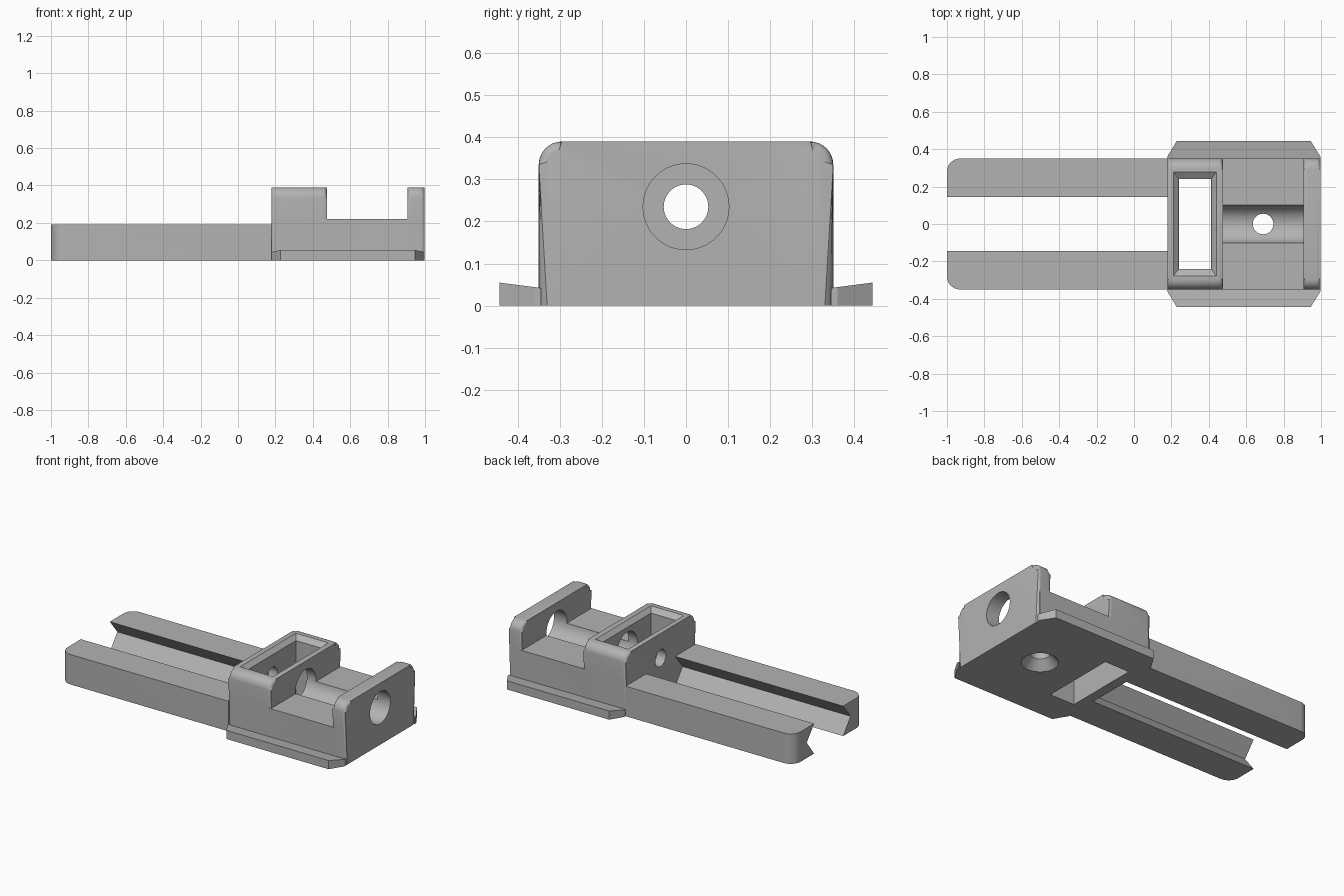
import bpy, bmesh, math

if "Cube" in bpy.data.objects:
    bpy.data.objects.remove(bpy.data.objects["Cube"])

grey = bpy.data.materials.new("mid_grey")
grey.diffuse_color = (0.45, 0.45, 0.45, 1)
grey.use_nodes = True
grey.node_tree.nodes["Principled BSDF"].inputs["Base Color"].default_value = grey.diffuse_color


def finish(name, bm):
    bmesh.ops.remove_doubles(bm, verts=bm.verts, dist=1e-5)
    bmesh.ops.recalc_face_normals(bm, faces=bm.faces)
    me = bpy.data.meshes.new(name)
    bm.to_mesh(me)
    bm.free()
    me.materials.append(grey)
    ob = bpy.data.objects.new(name, me)
    bpy.context.collection.objects.link(ob)
    return ob


def loft(name, a, b, bevel=0.0):
    """Closed solid between two matching point loops, with bevelled end rims."""
    bm = bmesh.new()
    va, vb = [bm.verts.new(p) for p in a], [bm.verts.new(p) for p in b]
    ends = [bm.faces.new(va[::-1]), bm.faces.new(vb)]
    n = len(a)
    for i in range(n):
        bm.faces.new((va[i], va[(i + 1) % n], vb[(i + 1) % n], vb[i]))
    if bevel:
        rim = [e for f in ends for e in f.edges if max(v.co.z for v in e.verts) > 0.05]
        bmesh.ops.bevel(bm, geom=rim, offset=bevel, segments=4, profile=0.5, affect='EDGES')
    return finish(name, bm)


def along_x(name, yz, x0, x1, bevel=0.0):
    return loft(name, [(x0, y, z) for y, z in yz], [(x1, y, z) for y, z in yz], bevel)


def along_z(name, xy, z0, z1):
    return loft(name, [(x, y, z0) for x, y in xy], [(x, y, z1) for x, y in xy])


def arc(cx, cy, r, a0, a1, n):
    return [(cx + r * math.cos(math.radians(a0 + (a1 - a0) * i / n)),
             cy + r * math.sin(math.radians(a0 + (a1 - a0) * i / n))) for i in range(n + 1)]


def circle(cx, cy, r, n=48):
    return arc(cx, cy, r, 0, 360, n)[:-1]


def rect(x0, x1, y0, y1):
    return [(x0, y0), (x1, y0), (x1, y1), (x0, y1)]


def boolean(ob, other, op):
    m = ob.modifiers.new(op.lower(), 'BOOLEAN')
    m.operation, m.object, m.solver = op, other, 'EXACT'
    bpy.context.view_layer.objects.active = ob
    bpy.ops.object.modifier_apply(modifier=m.name)
    bpy.data.objects.remove(other)


def smooth(ob):
    bpy.ops.object.select_all(action='DESELECT')
    ob.select_set(True)
    bpy.context.view_layer.objects.active = ob
    bpy.ops.object.shade_smooth_by_angle(angle=math.radians(30))


# Body: low base, tall box at the rail end, upright wall at the other end
body = along_x("body", rect(-0.35, 0.35, 0, 0.222), 0.19, 0.985)
tall = [(-0.35, 0), (0.35, 0)] + arc(0.295, 0.335, 0.055, 0, 90, 8) + arc(-0.295, 0.335, 0.055, 90, 180, 8)
for x0, x1 in ((0.178, 0.475), (0.907, 0.997)):
    boolean(body, along_x("upright", tall, x0, x1, 0.02), 'UNION')

# Pocket through the tall box, with a flared lip on top
def ring(x0, x1, y, z):
    return [(px, py, z) for px, py in rect(x0, x1, -y, y)]
boolean(body, loft("pocket", ring(0.24, 0.412, 0.24, -0.1), ring(0.24, 0.412, 0.24, 0.5)), 'DIFFERENCE')
boolean(body, loft("lip", ring(0.238, 0.414, 0.242, 0.365), ring(0.205, 0.445, 0.285, 0.395)), 'DIFFERENCE')

# Lengthwise bore: wide up to the pocket, narrow through the last wall
boolean(body, along_x("wide_bore", circle(0, 0.235, 0.102), 0.33, 1.1), 'DIFFERENCE')
boolean(body, along_x("narrow_bore", circle(0, 0.235, 0.053), 0.1, 0.35), 'DIFFERENCE')

# Screw hole with countersink underneath
boolean(body, along_z("screw_hole", circle(0.69, 0, 0.055), -0.1, 0.2), 'DIFFERENCE')
sink = [[(x, y, z) for x, y in circle(0.69, 0, r)] for r, z in ((0.115, -0.01), (0.05, 0.06))]
boolean(body, loft("countersink", *sink), 'DIFFERENCE')
smooth(body)

# Rails with a V groove on the inner side, and side flanges
for s, side in ((1, "back"), (-1, "front")):
    yz = [(s * y, z) for y, z in ((0.145, 0), (0.35, 0), (0.35, 0.19), (0.145, 0.19), (0.22, 0.097))]
    rail = along_x(side + "_rail", yz, -1, 0.18)
    plan = [(0.3, 0), (0.3, s * 0.35)] + [(x, s * y) for x, y in arc(-0.93, 0.28, 0.07, 90, 180, 8)] + [(-1, 0)]
    boolean(rail, along_z("rail_plan", plan, -0.1, 0.3), 'INTERSECT')
    smooth(rail)

    xy = ((0.178, 0.345), (0.178, 0.36), (0.228, 0.443), (0.945, 0.443), (0.997, 0.36), (0.997, 0.345))
    smooth(loft(side + "_flange", [(x, s * y, 0) for x, y in xy],
                [(x, s * y, 0.042 + (y - 0.345) * 0.13) for x, y in xy]))
